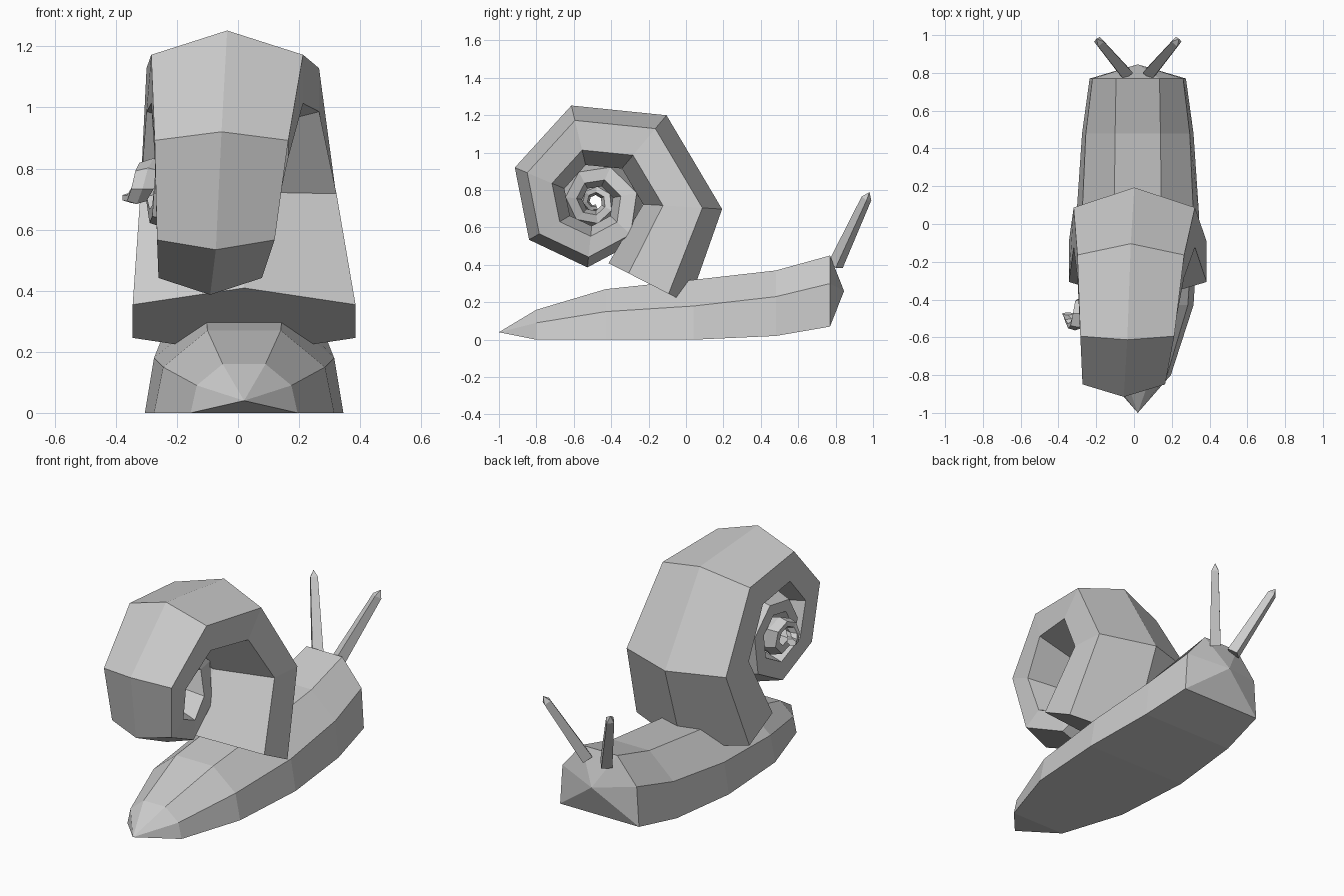
import bpy, bmesh
from math import sin, cos, radians
from mathutils import Vector

if "Cube" in bpy.data.objects:
    bpy.data.objects.remove(bpy.data.objects["Cube"])

CX = 0.02  # mirror line of the body

grey = bpy.data.materials.new("light grey")
grey.diffuse_color = (0.6, 0.6, 0.6, 1)
grey.use_nodes = True
grey.node_tree.nodes["Principled BSDF"].inputs["Base Color"].default_value = grey.diffuse_color


def loft(name, rings, start=None, end=None):
    """Skin a list of vertex rings; close each end with a tip point or a flat cap."""
    bm = bmesh.new()
    vr = [[bm.verts.new(p) for p in r] for r in rings]
    n = len(vr[0])
    for a, b in zip(vr, vr[1:]):
        for i in range(n):
            j = (i + 1) % n
            bm.faces.new((a[i], a[j], b[j], b[i]))
    for ring, tip in ((vr[0], start), (vr[-1], end)):
        if tip is None:
            bm.faces.new(ring)
        else:
            t = bm.verts.new(tip)
            for i in range(n):
                bm.faces.new((ring[i], ring[(i + 1) % n], t))
    bmesh.ops.recalc_face_normals(bm, faces=bm.faces)
    me = bpy.data.meshes.new(name)
    bm.to_mesh(me)
    bm.free()
    me.materials.append(grey)
    ob = bpy.data.objects.new(name, me)
    bpy.context.collection.objects.link(ob)
    return ob


# Body: y, bottom z, bottom half width, side z, side half width, top z, top half width
stations = [
    (-0.80, 0.00, 0.175, 0.09, 0.155, 0.16, 0.07),
    (-0.43, 0.00, 0.295, 0.15, 0.265, 0.27, 0.12),
    (0.04, 0.00, 0.325, 0.18, 0.295, 0.32, 0.125),
    (0.48, 0.02, 0.295, 0.23, 0.275, 0.37, 0.12),
    (0.77, 0.07, 0.255, 0.30, 0.24, 0.45, 0.115),
]
body = []
for y, bz, bw, sz, sw, tz, tw in stations:
    half = [(bw, bz), (sw, sz), (tw, tz)]
    body.append([(CX + w, y, z) for w, z in half] +
                [(CX - w, y, z) for w, z in reversed(half)])
loft("body", body, start=(CX, -1.0, 0.04), end=(CX, 0.845, 0.26))

# Shell: six-sided tube on a shrinking spiral, nearly flat on the -x side
STEPS = 20
SY, SZ = -0.49, 0.74
shell = []
for k in range(STEPS + 1):
    a = radians(-57 + 53.5 * k)
    r = 0.54 * 0.876 ** k
    size = 0.24 * 0.88 ** k
    c = Vector((0.02 - 0.0185 * k, SY + r * cos(a), SZ + r * sin(a)))
    d = radians(-27) if k == 0 else a   # the mouth is turned onto the back
    if k == 0:
        c.y, c.z = -0.20, 0.30
    out = Vector((0, cos(d), sin(d)))
    side = Vector((1, 0, 0))
    shell.append([c + out * size * u + side * size * 1.52 * v
                  for u, v in ((1, 0), (.5, 1), (-.5, 1), (-1, 0), (-.5, -1), (.5, -1))])
loft("shell", shell)

# Eye stalks: tapered square rods with a pointed end
for s, label in ((-1, "left"), (1, "right")):
    p0 = Vector((CX + s * 0.065, 0.80, 0.40))
    p1 = Vector((CX + s * 0.205, 0.965, 0.755))
    axis = (p1 - p0).normalized()
    u = axis.cross(Vector((0, 0, 1))).normalized()
    v = axis.cross(u)
    rings = [[p + (u * cos(radians(45 + 90 * i)) + v * sin(radians(45 + 90 * i))) * r
              for i in range(4)] for p, r in ((p0, 0.042), (p1, 0.028))]
    loft("eye_stalk_" + label, rings, end=p1 + axis * 0.04)
